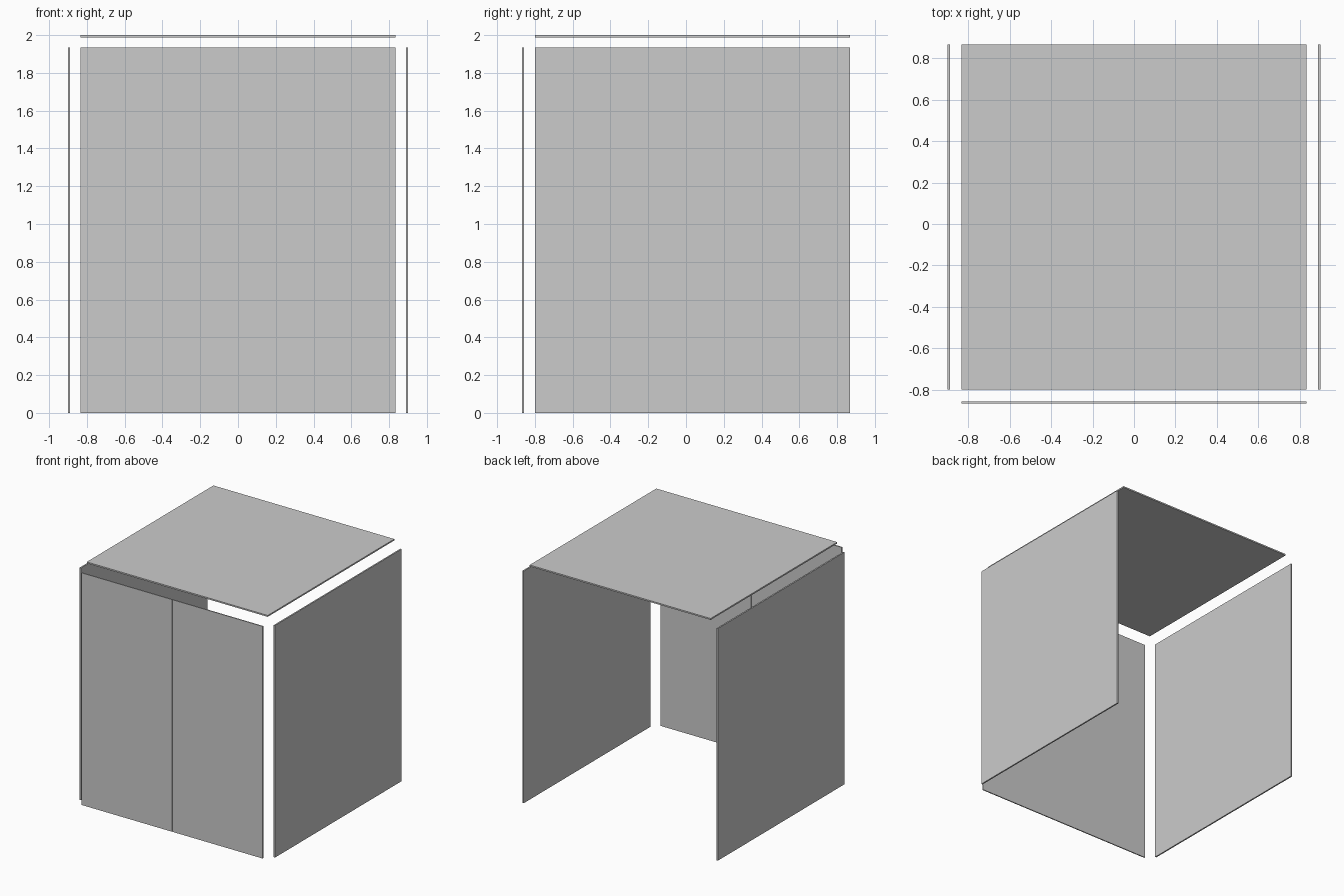
import bpy

cube = bpy.data.objects.get("Cube")
if cube:
    bpy.data.objects.remove(cube, do_unlink=True)

grey = bpy.data.materials.new("light_grey")
grey.use_nodes = True
colour = (0.6, 0.6, 0.6, 1)
grey.diffuse_color = colour
grey.node_tree.nodes["Principled BSDF"].inputs["Base Color"].default_value = colour


def panel(name, x, y, z):
    """Flat box panel spanning the given (low, high) ranges."""
    bpy.ops.mesh.primitive_cube_add(size=1)
    ob = bpy.context.object
    ob.name = name
    ob.location = [(a + b) / 2 for a, b in (x, y, z)]
    ob.scale = [b - a for a, b in (x, y, z)]
    bpy.ops.object.transform_apply(location=False, rotation=False, scale=True)
    ob.data.materials.append(grey)


HALF = 0.834           # half width of top and door pair
GAP = 0.001            # half the slit between the doors
DEPTH = (-0.8, 0.867)
HEIGHT = (0, 1.934)

# Side panels and doors, in mirrored pairs
for side, s in (("left", 1), ("right", -1)):
    panel(side + "_side_panel", sorted((s * 0.889, s * 0.901)), DEPTH, HEIGHT)
    panel(side + "_door", sorted((s * GAP, s * HALF)), (-0.867, -0.858), HEIGHT)

# Top panel
panel("top_panel", (-HALF, HALF), DEPTH, (1.988, 2))
